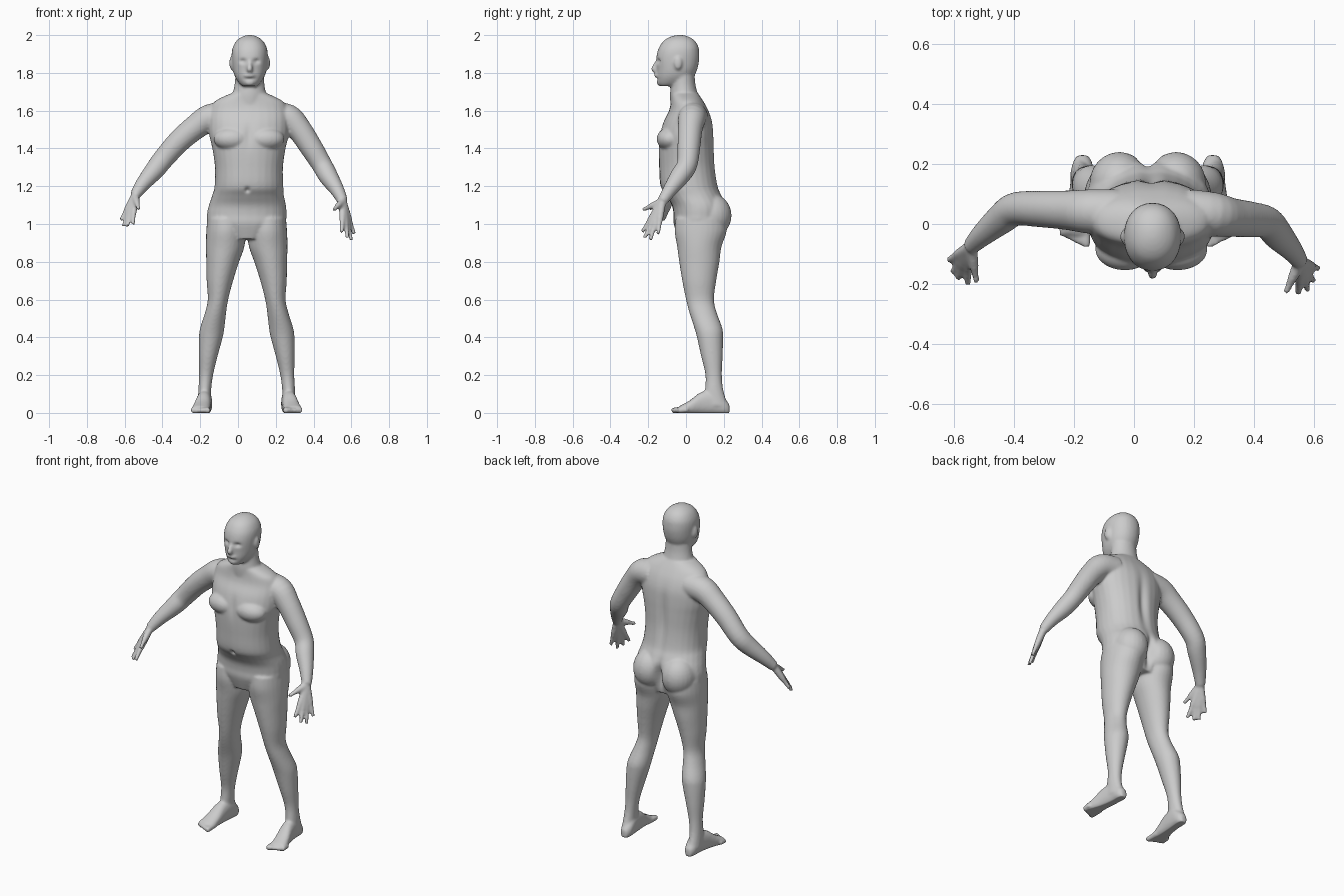
import bpy
import bmesh
import math
from mathutils import Matrix, Vector

cube = bpy.data.objects.get("Cube")
if cube:
    bpy.data.objects.remove(cube, do_unlink=True)

SIDES = 28
TORSO_X = .058   # centre line of the chest and head
HIP_X = .046     # centre line of the hips and legs
bm = bmesh.new()


def refine(rows, steps=4):
    """Smoothly interpolate profile rows with a Catmull-Rom spline."""
    padded = [rows[0]] + list(rows) + [rows[-1]]
    result = []
    for p, q, r, s in zip(padded, padded[1:], padded[2:], padded[3:]):
        for k in range(steps):
            t = k / steps
            result.append([
                b + t * ((c - a) + t * ((2 * a - 5 * b + 4 * c - d)
                                        + t * (3 * b - a - 3 * c + d))) / 2
                for a, b, c, d in zip(p, q, r, s)])
    result.append(list(rows[-1]))
    return result


def loft(rings, power=2):
    """Skin a closed volume over rings of (centre, half axis, half axis)."""
    loops = []
    for centre, u, v in rings:
        loop = []
        for i in range(SIDES):
            angle = math.tau * i / SIDES
            c, s = math.cos(angle), math.sin(angle)
            c = math.copysign(abs(c) ** (2 / power), c)
            s = math.copysign(abs(s) ** (2 / power), s)
            loop.append(bm.verts.new(centre + u * c + v * s))
        loops.append(loop)
    faces = [bm.faces.new(loops[0]), bm.faces.new(loops[-1])]
    for low, high in zip(loops, loops[1:]):
        for i in range(SIDES):
            j = (i + 1) % SIDES
            faces.append(bm.faces.new((low[i], low[j], high[j], high[i])))
    bmesh.ops.recalc_face_normals(bm, faces=faces)


def stack(rows, power=2):
    """Horizontal sections: height, centre x, half width, front y, back y."""
    loft([(Vector((x, (front + back) / 2, z)),
           Vector((half, 0, 0)),
           Vector((0, (back - front) / 2, 0)))
          for z, x, half, front, back in refine(rows)], power)


def tube(rows):
    """Round limb through points of x, y, z, radius."""
    rows = refine(rows)
    points = [Vector(row[:3]) for row in rows]
    rings = []
    for i, (point, row) in enumerate(zip(points, rows)):
        along = points[min(i + 1, len(points) - 1)] - points[max(i - 1, 0)]
        u = along.cross(Vector((.3, 1, .2))).normalized()
        v = along.cross(u).normalized()
        rings.append((point, u * row[3], v * row[3]))
    loft(rings)


def blob(centre, size):
    """Ellipsoid muscle or feature."""
    matrix = Matrix.Translation(centre) @ Matrix.Diagonal((*size, 1))
    bmesh.ops.create_uvsphere(bm, u_segments=24, v_segments=16,
                              radius=1, matrix=matrix)


# Torso from crotch to the base of the neck
stack([
    (.92, HIP_X, .11, -.04, .17),
    (1, HIP_X, .2, -.065, .2),
    (1.05, HIP_X, .21, -.066, .21),
    (1.1, .05, .204, -.075, .21),
    (1.15, .053, .19, -.105, .19),
    (1.2, TORSO_X, .182, -.135, .17),
    (1.3, TORSO_X, .18, -.142, .155),
    (1.4, TORSO_X, .194, -.145, .15),
    (1.47, TORSO_X, .21, -.14, .147),
    (1.54, TORSO_X, .213, -.12, .14),
    (1.6, TORSO_X, .208, -.09, .12),
    (1.65, TORSO_X, .18, -.08, .092),
    (1.69, TORSO_X, .1, -.08, .065),
], 2.2)

# Neck
stack([
    (1.6, .06, .1, -.08, .09),
    (1.68, .06, .09, -.085, .065),
    (1.74, .061, .079, -.08, .05),
    (1.8, .062, .075, -.08, .045),
])

# Head from chin to crown
stack([
    (1.73, .062, .036, -.14, -.05),
    (1.745, .062, .055, -.15, 0),
    (1.78, .062, .078, -.155, .04),
    (1.82, .062, .09, -.155, .06),
    (1.87, .062, .095, -.158, .07),
    (1.91, .062, .095, -.152, .07),
    (1.94, .062, .088, -.14, .065),
    (1.97, .062, .07, -.118, .047),
    (1.99, .062, .043, -.086, .018),
    (2, .062, .015, -.05, -.015),
], 2.15)

# Nose, lips and chin
tube([(.062, -.146, 1.87, .009), (.062, -.162, 1.84, .012),
      (.062, -.17, 1.82, .015), (.062, -.15, 1.808, .014)])
blob((.062, -.154, 1.786), (.028, .014, .012))
blob((.062, -.138, 1.75), (.028, .018, .018))

for side in (-1, 1):
    # Ears, chest and buttocks
    blob((.062 + side * .096, -.042, 1.852), (.012, .022, .036))
    blob((TORSO_X + side * .088, -.085, 1.45), (.1, .07, .062))
    blob((HIP_X + side * .095, .135, 1.045), (.1, .106, .115))

    # Leg from hip to ankle
    def leg_x(offset):
        return HIP_X + side * offset

    stack([
        (1.03, leg_x(.108), .1, -.055, .21),
        (.96, leg_x(.11), .104, -.06, .215),
        (.88, leg_x(.114), .102, -.047, .188),
        (.8, leg_x(.127), .087, -.036, .177),
        (.7, leg_x(.142), .07, -.02, .16),
        (.6, leg_x(.152), .054, 0, .148),
        (.53, leg_x(.165), .056, .018, .163),
        (.45, leg_x(.182), .064, .044, .192),
        (.4, leg_x(.19), .063, .058, .196),
        (.3, leg_x(.204), .05, .08, .194),
        (.2, leg_x(.215), .037, .103, .19),
        (.12, leg_x(.222), .034, .1, .198),
        (.04, leg_x(.225), .035, .09, .222),
    ])

    # Foot sections: y, offset, half width, height
    foot = [
        (.23, .218, .018, .045), (.2, .218, .034, .08),
        (.15, .22, .037, .12), (.08, .228, .04, .11),
        (.02, .238, .046, .066), (-.035, .247, .05, .036),
    ]
    loft([(Vector((leg_x(x), y, h / 2 - .004)),
           Vector((half, 0, 0)), Vector((0, 0, h / 2 + .004)))
          for y, x, half, h in refine(foot)], 2.3)

    # Toes, shrinking outwards
    for i in range(5):
        x = .207 + .0195 * i
        r = .016 - .0012 * i
        tip = -.076 + .009 * i
        tube([(leg_x(x), .01, .016, r), (leg_x(x), tip + .02, .014, r),
              (leg_x(x), tip, .012, r * .8)])

# Arms from inside the shoulder to the wrist
left_arm = [
    (.18, .04, 1.57, .076), (.265, .032, 1.56, .074),
    (.325, .022, 1.5, .065), (.388, .015, 1.405, .06),
    (.445, .005, 1.312, .054), (.48, -.035, 1.25, .051),
    (.525, -.085, 1.18, .038), (.555, -.125, 1.12, .028),
]
right_arm = [
    (-.06, .04, 1.57, .076), (-.15, .042, 1.56, .074),
    (-.222, .046, 1.515, .066), (-.31, .05, 1.44, .061),
    (-.395, .05, 1.345, .056), (-.44, .02, 1.287, .052),
    (-.505, -.035, 1.21, .039), (-.545, -.075, 1.152, .028),
]
# Finger tips from index to little finger, then the thumb
left_tips = [(.55, -.233, .957), (.58, -.22, .926),
             (.6, -.19, .914), (.615, -.148, .947), (.507, -.23, 1.075)]
right_tips = [(-.556, -.2, 1), (-.588, -.183, .986),
              (-.607, -.16, .988), (-.62, -.12, 1.02), (-.526, -.195, 1.08)]

for arm, tips in ((left_arm, left_tips), (right_arm, right_tips)):
    tube(arm)
    wrist = Vector(arm[-1][:3])
    for tip in map(Vector, tips):
        knuckle = wrist.lerp(tip, .5)
        tube([(*wrist, .021), (*knuckle, .017),
              (*wrist.lerp(tip, .72), .0125), (*tip, .0105)])

# Fuse all parts into one continuous skin
parts_mesh = bpy.data.meshes.new("body_parts")
bm.to_mesh(parts_mesh)
bm.free()
body = bpy.data.objects.new("body", parts_mesh)
bpy.context.scene.collection.objects.link(body)
remesh = body.modifiers.new("fuse", 'REMESH')
remesh.mode = 'VOXEL'
remesh.voxel_size = .0075
smooth = body.modifiers.new("soften", 'SMOOTH')
smooth.factor = .5
smooth.iterations = 5
graph = bpy.context.evaluated_depsgraph_get()
skin = bpy.data.meshes.new_from_object(body.evaluated_get(graph))
body.modifiers.clear()
body.data = skin
bpy.data.meshes.remove(parts_mesh)

# Sculpted hollows: centre, reach, push along y
hollows = [
    ((TORSO_X, .15, 1.36), (.025, .08, .16), -.016),      # spine
    ((HIP_X, .22, 1.03), (.02, .1, .08), -.04),           # buttock cleft
    ((.05, -.13, 1.18), (.012, .05, .014), .016),         # navel
    ((TORSO_X, -.15, 1.47), (.02, .06, .06), .008),       # breastbone
    ((.062, -.16, 1.768), (.03, .03, .007), .005),        # below the lips
]
for side in (-1, 1):
    hollows.append(((.062 + side * .036, -.15, 1.862), (.018, .04, .012), .013))
for vertex in skin.vertices:
    start = vertex.co.copy()
    for centre, reach, push in hollows:
        d = sum(((a - b) / r) ** 2 for a, b, r in zip(start, centre, reach))
        if d < 6:
            vertex.co.y += push * math.exp(-d)
    vertex.co.z = max(vertex.co.z, 0)

# One plain grey skin, smooth shaded
grey = bpy.data.materials.new("plain_grey")
grey.use_nodes = True
colour = (.6, .6, .6, 1)
grey.diffuse_color = colour
grey.node_tree.nodes["Principled BSDF"].inputs["Base Color"].default_value = colour
skin.materials.clear()
skin.materials.append(grey)
for polygon in skin.polygons:
    polygon.use_smooth = True
    polygon.material_index = 0
